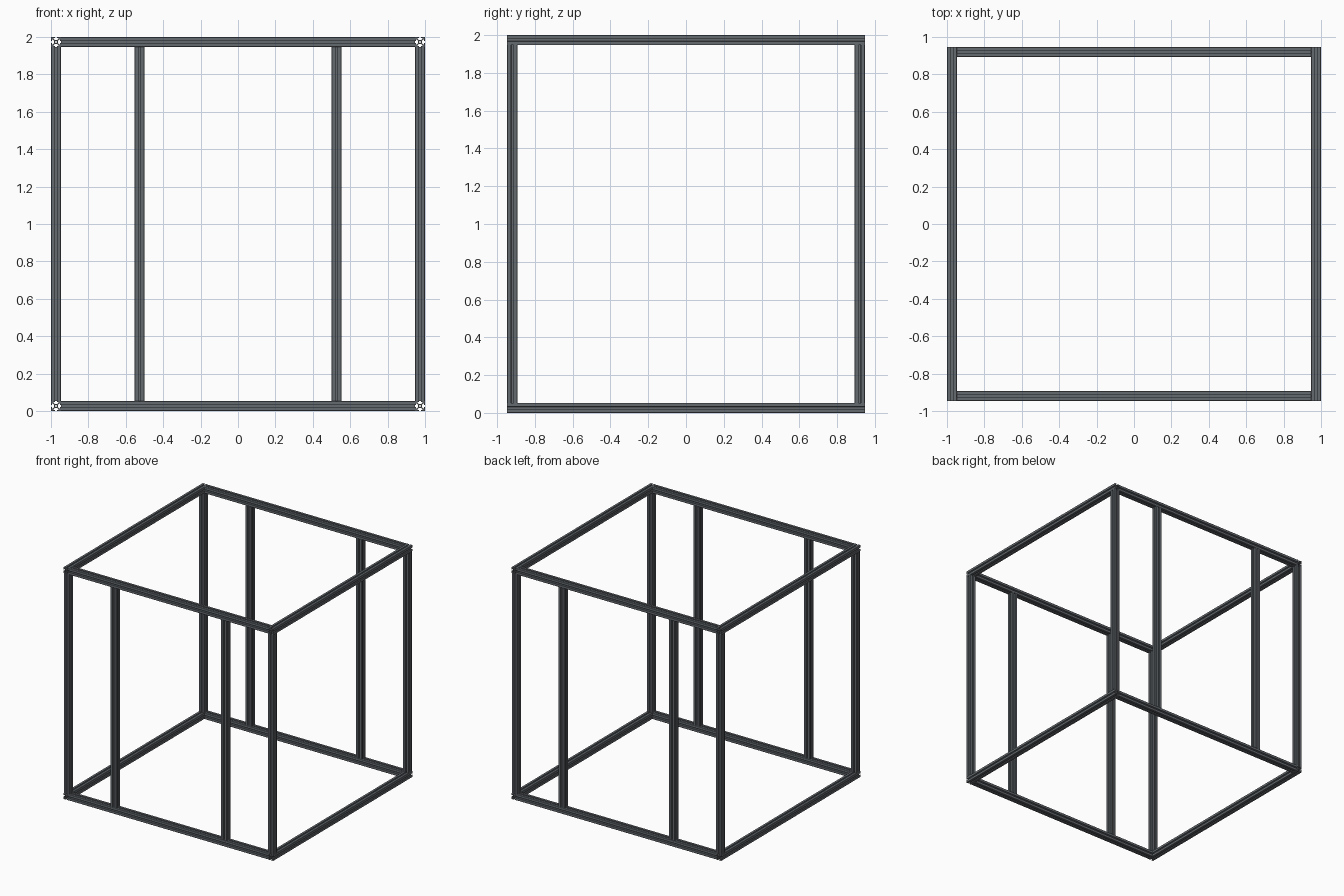
import bpy
from math import sin, cos, pi

if "Cube" in bpy.data.objects:
    bpy.data.objects.remove(bpy.data.objects["Cube"])

W = 0.0535          # bar width
L = 2 - 2 * W       # every bar has the same cut length
H = W / 2

# One quarter of the slotted bar section (unit half-width), from the +x slot to the +y slot
half = [(0.38, 0.2), (0.6, 0.47), (0.8, 0.47), (0.8, 0.22), (1.0, 0.22), (1.0, 0.93)]
quarter = half + [(y, x) for x, y in reversed(half)]
outline = []
for k in range(4):
    c, s = [(1, 0), (0, 1), (-1, 0), (0, -1)][k]
    outline += [(x * c - y * s, x * s + y * c) for x, y in quarter]
bore = [(0.19 * cos(2 * pi * i / 16), 0.19 * sin(2 * pi * i / 16)) for i in range(16)]

# Extrude the section into a bar mesh
curve = bpy.data.curves.new("bar_section", 'CURVE')
curve.dimensions = '2D'
curve.fill_mode = 'BOTH'
curve.extrude = L / 2
for pts in (outline, bore):
    sp = curve.splines.new('POLY')
    sp.points.add(len(pts) - 1)
    for p, (x, y) in zip(sp.points, pts):
        p.co = (x * H, y * H, 0, 1)
    sp.use_cyclic_u = True
helper = bpy.data.objects.new("bar_helper", curve)
bpy.context.collection.objects.link(helper)
bpy.context.view_layer.update()
dg = bpy.context.evaluated_depsgraph_get()
bar_mesh = bpy.data.meshes.new_from_object(helper.evaluated_get(dg))
bpy.data.objects.remove(helper)
for p in bar_mesh.polygons:
    p.use_smooth = False

mat = bpy.data.materials.new("dark_metal")
mat.diffuse_color = (0.13, 0.145, 0.16, 1)
mat.use_nodes = True
mat.node_tree.nodes["Principled BSDF"].inputs["Base Color"].default_value = mat.diffuse_color
bar_mesh.materials.clear()
bar_mesh.materials.append(mat)


def bar(name, loc, rot=(0, 0, 0)):
    ob = bpy.data.objects.new(name, bar_mesh)
    ob.location = loc
    ob.rotation_euler = rot
    bpy.context.collection.objects.link(ob)


X = 1 - H           # side bar centre
Y = L / 2 - H       # front and back bar centre
for a, side in ((-1, "left"), (1, "right")):
    for b, end in ((-1, "front"), (1, "back")):
        # Corner and intermediate posts
        bar(f"corner_post_{end}_{side}", (a * X, b * Y, 1))
        bar(f"middle_post_{end}_{side}", (a * 0.527, b * Y, 1))
for z, level in ((H, "bottom"), (2 - H, "top")):
    for a, n in ((-1, "left"), (1, "right")):
        # Side rails run the full depth
        bar(f"{level}_side_rail_{n}", (a * X, 0, z), (pi / 2, 0, 0))
    for b, n in ((-1, "front"), (1, "back")):
        # Cross rails fit between the side rails
        bar(f"{level}_cross_rail_{n}", (0, b * Y, z), (0, pi / 2, 0))
